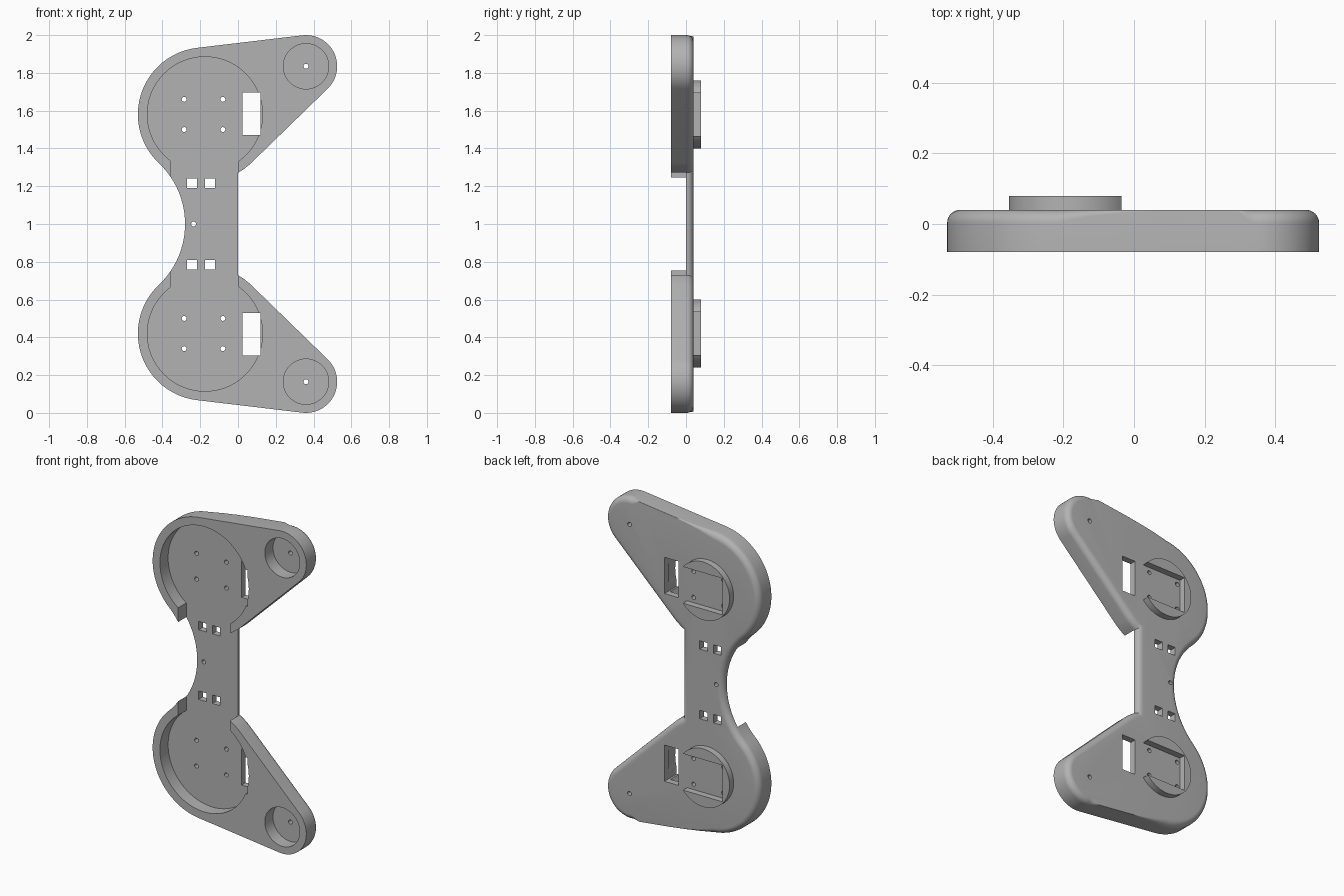
import bpy, bmesh
from math import sin, cos, acos, asin, atan2, hypot, radians, pi
from mathutils import Matrix

if "Cube" in bpy.data.objects:
    bpy.data.objects.remove(bpy.data.objects["Cube"])

FRONT, FLOOR, BACK = -0.08, 0.0, 0.04
FILLET = 0.037
HUB, HUB_R = (-0.175, 1.58), 0.355
TIP, TIP_R = (0.36, 1.835), 0.165
WAIST = (-0.724, 1.0)

grey = bpy.data.materials.new("light_grey")
grey.use_nodes = True
grey.diffuse_color = (0.45, 0.45, 0.45, 1)
grey.node_tree.nodes["Principled BSDF"].inputs["Base Color"].default_value = grey.diffuse_color


def make_object(name, bm):
    bmesh.ops.recalc_face_normals(bm, faces=bm.faces)
    mesh = bpy.data.meshes.new(name)
    bm.to_mesh(mesh)
    bm.free()
    mesh.materials.append(grey)
    obj = bpy.data.objects.new(name, mesh)
    bpy.context.collection.objects.link(obj)
    return obj


def loft(bm, rings):
    """Skin closed rings of points and cap both ends."""
    rings = [[bm.verts.new(p) for p in ring] for ring in rings]
    for a, b in zip(rings, rings[1:]):
        for i in range(len(a)):
            j = (i + 1) % len(a)
            bm.faces.new((a[i], a[j], b[j], b[i]))
    bm.faces.new(rings[0])
    bm.faces.new(rings[-1])


def add_box(bm, x0, x1, y0, y1, z0, z1):
    mid = Matrix.Translation(((x0 + x1) / 2, (y0 + y1) / 2, (z0 + z1) / 2))
    size = Matrix.Diagonal((x1 - x0, y1 - y0, z1 - z0, 1))
    bmesh.ops.create_cube(bm, size=1, matrix=mid @ size)


def add_cylinder(bm, x, z, r, y0, y1, sides):
    place = Matrix.Translation((x, (y0 + y1) / 2, z)) @ Matrix.Rotation(pi / 2, 4, 'X')
    bmesh.ops.create_cone(bm, cap_ends=True, segments=sides, radius1=r, radius2=r,
                          depth=y1 - y0, matrix=place)


def arc(centre, r, a0, a1, steps, side=1):
    """Outline samples: x, z, outward normal and fillet radius."""
    pts = []
    for i in range(steps + 1):
        a = a0 + (a1 - a0) * i / steps
        c, s = cos(a), sin(a)
        pts.append((centre[0] + r * c, centre[1] + r * s, side * c, side * s, FILLET))
    return pts


def flip(z, mirrored):
    return 2 - z if mirrored else z


# Body outline: upper half, then its mirror image
dx, dz = TIP[0] - HUB[0], TIP[1] - HUB[1]
lean = atan2(dz, dx)
spread = acos((HUB_R - TIP_R) / hypot(dx, dz))
to_waist = atan2(HUB[1] - WAIST[1], HUB[0] - WAIST[0])
waist_r = hypot(HUB[0] - WAIST[0], HUB[1] - WAIST[1]) - HUB_R
notch = -acos(-HUB[0] / HUB_R)

hub_low = arc(HUB, HUB_R, notch, lean - spread, 6)
x, z, nx, nz, f = hub_low[0]
hub_low[0] = (x, z, 1, nz / (1 + nx), f)
tip = arc(TIP, TIP_R, lean - spread, lean + spread, 32)
hub_top = arc(HUB, HUB_R, lean + spread, pi + to_waist, 48)
waist = arc(WAIST, waist_r, to_waist, 0, 16, -1)[1:]

# The fillet fades out along the straight outer edge
a, b = tip[-1], hub_top[0]
fade = []
for t, f in ((0.04, 0.022), (0.08, 0.002), (0.47, 0.002), (0.65, 0.007), (0.83, 0.018)):
    fade.append((a[0] + (b[0] - a[0]) * t, a[1] + (b[1] - a[1]) * t, a[2], a[3], f))
upper = hub_low + tip + fade + hub_top + waist
lower = [(x, 2 - z, nx, -nz, f) for x, z, nx, nz, f in reversed(upper[:-1])]
outline = upper + lower

rings = [[(x, FRONT, z) for x, z, nx, nz, f in outline]]
for i in range(9):
    t = radians(90 * i / 8)
    rings.append([(x - nx * f * (1 - cos(t)), BACK - f * (1 - sin(t)), z - nz * f * (1 - cos(t)))
                  for x, z, nx, nz, f in outline])
bm = bmesh.new()
loft(bm, rings)
body = make_object("bracket_body", bm)

# Cutters: channel along the bridge, round pockets, through holes
channel, pockets, holes = bmesh.new(), bmesh.new(), bmesh.new()
add_box(channel, -0.355, 0.001, -0.2, FLOOR, 0.65, 1.35)
add_cylinder(holes, -0.235, 1.0, 0.013, -0.2, 0.2, 16)
for m in (False, True):
    add_cylinder(pockets, HUB[0], flip(HUB[1], m), 0.305, -0.2, FLOOR, 96)
    add_cylinder(pockets, TIP[0], flip(TIP[1], m), 0.12, -0.2, FLOOR, 48)
    for x, z in ((-0.285, 1.66), (-0.08, 1.66), (-0.285, 1.5), (-0.08, 1.5), TIP):
        add_cylinder(holes, x, flip(z, m), 0.013, -0.2, 0.2, 16)
    for x0, x1, z0, z1 in ((0.025, 0.12, 1.47, 1.695), (-0.27, -0.217, 1.19, 1.242),
                           (-0.175, -0.122, 1.19, 1.242)):
        za, zb = sorted((flip(z0, m), flip(z1, m)))
        add_box(holes, x0, x1, -0.2, 0.2, za, zb)

cutters = [make_object(n, c) for n, c in (("channel_cutter", channel), ("pocket_cutter", pockets),
                                          ("hole_cutter", holes))]
for cutter in cutters:
    cutter.hide_render = True
    mod = body.modifiers.new(cutter.name, 'BOOLEAN')
    mod.operation, mod.solver, mod.object = 'DIFFERENCE', 'EXACT', cutter
bpy.context.view_layer.update()
cut_mesh = bpy.data.meshes.new_from_object(body.evaluated_get(bpy.context.evaluated_depsgraph_get()))
body.modifiers.clear()
body.data = cut_mesh
for cutter in cutters:
    bpy.data.objects.remove(cutter)

# Slotted round bosses on the back, open towards the window
BOSS_R, SLOT = 0.18, 0.113
start = asin(SLOT / BOSS_R)
parts = [body]
for name, m in (("upper_boss", False), ("lower_boss", True)):
    cz = flip(HUB[1], m)
    shape = [p[:2] for p in arc((HUB[0], cz), BOSS_R, start, 2 * pi - start, 56)]
    shape += [(-0.305, cz - SLOT), (-0.305, cz + SLOT)]
    bm = bmesh.new()
    loft(bm, [[(x, y, z) for x, z in shape] for y in (BACK - 0.01, 0.08)])
    parts.append(make_object(name, bm))

# Smooth curved walls, crisp edges
bpy.ops.object.select_all(action='DESELECT')
for obj in parts:
    obj.select_set(True)
bpy.context.view_layer.objects.active = body
bpy.ops.object.shade_smooth_by_angle(angle=radians(30))
